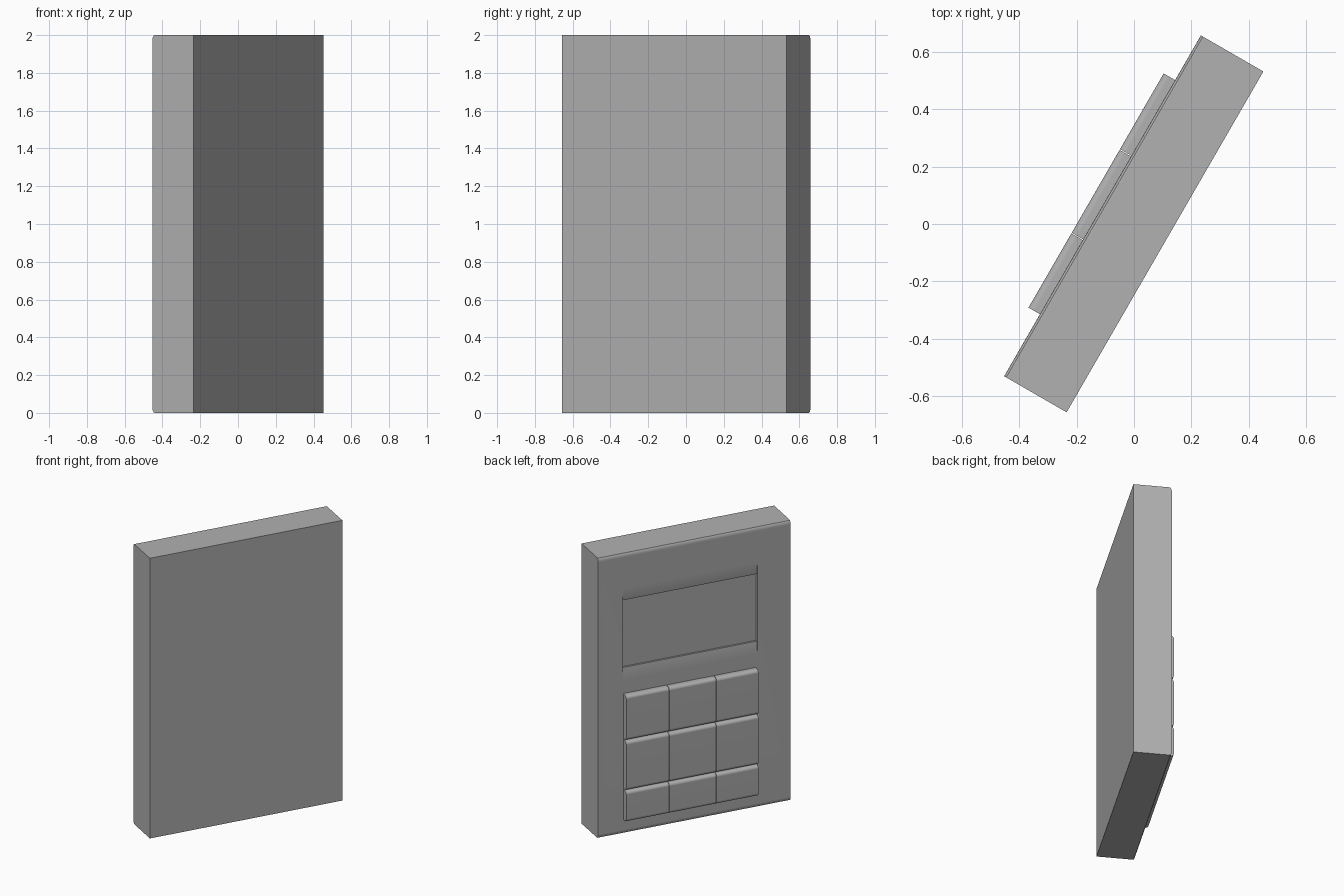
import bpy, bmesh
from math import sin, cos, pi, radians

if "Cube" in bpy.data.objects:
    bpy.data.objects.remove(bpy.data.objects["Cube"])

A = radians(60)
U = (cos(A), sin(A))        # across the panel
N = (-sin(A), cos(A))       # out of the panel face

grey = bpy.data.materials.new("dark_grey")
grey.diffuse_color = (0.44, 0.44, 0.44, 1)
grey.use_nodes = True
grey.node_tree.nodes["Principled BSDF"].inputs["Base Color"].default_value = grey.diffuse_color


def prism(name, profile, u0, u1):
    """Sweep a (depth, height) profile across the panel width."""
    bm = bmesh.new()
    ends = []
    for u in (u0, u1):
        ends.append([bm.verts.new((u * U[0] + n * N[0], u * U[1] + n * N[1], z))
                     for n, z in profile])
    a, b = ends
    bm.faces.new(a)
    bm.faces.new(b[::-1])
    for i in range(len(a)):
        j = (i + 1) % len(a)
        bm.faces.new((a[i], b[i], b[j], a[j]))
    bmesh.ops.recalc_face_normals(bm, faces=bm.faces)
    me = bpy.data.meshes.new(name)
    bm.to_mesh(me)
    bm.free()
    me.materials.append(grey)
    ob = bpy.data.objects.new(name, me)
    bpy.context.collection.objects.link(ob)
    return ob


def rounded(n0, n1, z0, z1, dn, dz, seg=4):
    """Slab profile with rounded top and bottom front edges."""
    pts = [(n0, z1), (n0, z0)]
    for i in range(seg + 1):
        t = i / seg * pi / 2
        pts.append((n1 - dn + dn * sin(t), z0 + dz - dz * cos(t)))
    for i in range(seg + 1):
        t = i / seg * pi / 2
        pts.append((n1 - dn + dn * cos(t), z1 - dz + dz * sin(t)))
    return pts


def smooth(ob):
    """Smooth the rounded edges but keep the large faces flat."""
    bpy.ops.object.select_all(action='DESELECT')
    ob.select_set(True)
    bpy.context.view_layer.objects.active = ob
    bpy.ops.object.shade_smooth_by_angle(angle=radians(30))
    wn = ob.modifiers.new("flat_faces", 'WEIGHTED_NORMAL')
    wn.keep_sharp = True


# Body slab
F = 0.127
body = prism("body", rounded(-0.125, F, 0, 2, 0.014, 0.028), -0.687, 0.687)

# Screen recess: sloped above and below, then a small step
cutter = prism("screen_cutter",
               [(0.2, 1.75), (F, 1.75), (F - 0.012, 1.66), (F - 0.026, 1.66),
                (F - 0.026, 1.18), (F - 0.012, 1.18), (F, 1.093), (0.2, 1.093)],
               -0.451, 0.51)
mod = body.modifiers.new("screen_recess", 'BOOLEAN')
mod.operation = 'DIFFERENCE'
mod.solver = 'EXACT'
mod.object = cutter
bpy.context.view_layer.objects.active = body
bpy.ops.object.modifier_apply(modifier=mod.name)
bpy.data.objects.remove(cutter)
smooth(body)

# Keypad, three rows of three
columns = [(-0.437, -0.138), (-0.135, 0.199), (0.202, 0.507)]
rows = [(0.10, 0.318), (0.325, 0.674), (0.682, 1.0)]
for r, (z0, z1) in enumerate(rows):
    for c, (u0, u1) in enumerate(columns):
        smooth(prism(f"key_{r + 1}_{c + 1}",
                     rounded(0.115, 0.173, z0, z1, 0.022, 0.022), u0, u1))
